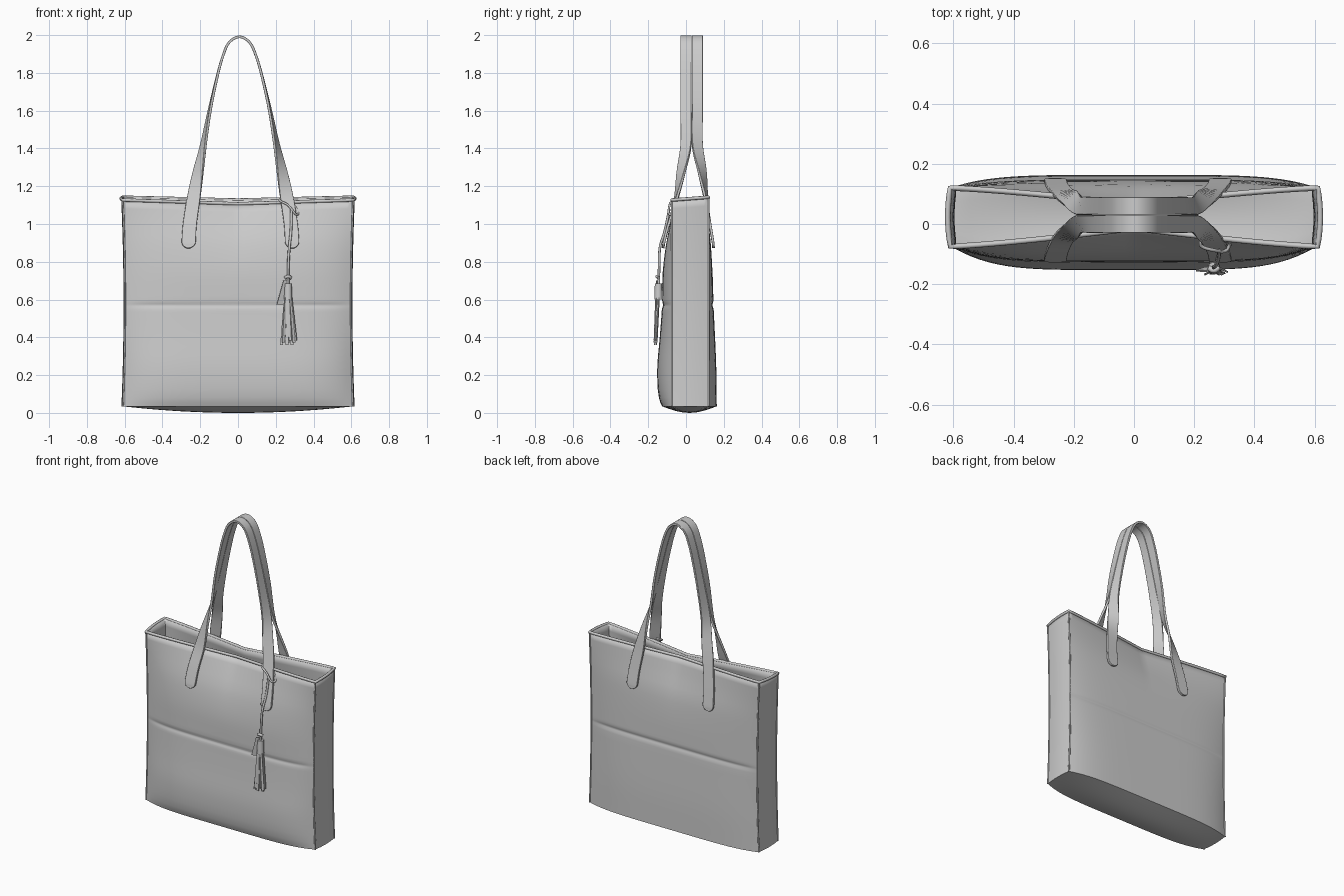
import bpy, bmesh, math
from mathutils import Vector

if "Cube" in bpy.data.objects:
    bpy.data.objects.remove(bpy.data.objects["Cube"])


def spline(tab, k):
    """Smooth interpolation through rows of (key, value, value...)."""
    k = min(max(k, tab[0][0]), tab[-1][0])
    i = next((j for j in range(len(tab) - 1) if k <= tab[j + 1][0]), len(tab) - 2)
    a, b = tab[i], tab[i + 1]
    p, q = tab[max(i - 1, 0)], tab[min(i + 2, len(tab) - 1)]
    h = b[0] - a[0]
    t = (k - a[0]) / h
    out = []
    for c in range(1, len(a)):
        m0 = (b[c] - p[c]) / (b[0] - p[0]) * h
        m1 = (q[c] - a[c]) / (q[0] - a[0]) * h
        out.append((2*t**3 - 3*t*t + 1) * a[c] + (t**3 - 2*t*t + t) * m0
                   + (3*t*t - 2*t**3) * b[c] + (t**3 - t*t) * m1)
    return out


def finish(name, bm, angle=35):
    me = bpy.data.meshes.new(name)
    bm.to_mesh(me)
    bm.free()
    ob = bpy.data.objects.new(name, me)
    bpy.context.collection.objects.link(ob)
    bpy.ops.object.select_all(action='DESELECT')
    ob.select_set(True)
    bpy.context.view_layer.objects.active = ob
    bpy.ops.object.shade_smooth_by_angle(angle=math.radians(angle))
    return ob


def tube(name, pts, r, closed=False, smooth=False):
    cu = bpy.data.curves.new(name, 'CURVE')
    cu.dimensions = '3D'
    cu.bevel_depth, cu.bevel_resolution, cu.use_fill_caps = r, 2, True
    sp = cu.splines.new('BEZIER' if smooth else 'POLY')
    if smooth:
        sp.bezier_points.add(len(pts) - 1)
        for b, p in zip(sp.bezier_points, pts):
            b.co = p
            b.handle_left_type = b.handle_right_type = 'AUTO'
    else:
        sp.points.add(len(pts) - 1)
        for b, p in zip(sp.points, pts):
            b.co = (*p, 1)
    sp.use_cyclic_u = closed
    ob = bpy.data.objects.new(name, cu)
    bpy.context.collection.objects.link(ob)
    return ob


# Bag wall profiles by height: (z, outward bulge, pinch of the open top)
FRONT = [(0.03, .05, 0), (.07, .066, 0), (.13, .075, 0), (.25, .077, 0), (.4, .064, 0),
         (.57, .052, 0), (.75, .048, 0), (.9, .036, .014), (1.0, .02, .035), (1.13, 0, .07)]
BACK = [(0.03, .043, 0), (.25, .04, 0), (.57, .026, 0), (.75, .02, 0),
        (.9, .015, .01), (1.0, .008, .03), (1.15, 0, .06)]
BASE = .035


def half_width(z):
    return .598 + .012 * ((z - .57) / .55) ** 2


def wall_y(x, z, back):
    u = min(abs(x) / half_width(z), 1)
    bulge, pinch = spline(BACK if back else FRONT, z)
    off = bulge * (1 - u ** 5) - pinch * (1 - u) ** 1.3
    off -= .006 * math.exp(-((z - .57) / .013) ** 2) * (1 - u ** 8)
    return .12 + off if back else -.075 - off


def wall(u, v, back):
    top = 1.142 - .015 * (1 - abs(u)) if back else 1.127 - .02 * (1 - abs(u))
    z = BASE + v * (top - BASE)
    x = u * half_width(z)
    return Vector((x, wall_y(x, z, back), z))


def side(s, t, v):
    p = wall(s, v, False).lerp(wall(s, v, True), t)
    p.x += s * .008 * math.sin(math.pi * t)
    return p


def bottom(u, t):
    if abs(u) == 1:
        return side(u, t, 0)
    p = wall(u, 0, False).lerp(wall(u, 0, True), t)
    p.z -= BASE * (1 - u * u) * math.sin(math.pi * t)
    return p


# Bag body: front, back, gussets and base welded into one open shell
US = [i / 20 - 1 for i in range(41)]
TS = [i / 8 for i in range(9)]
VS = sorted([i / 24 for i in range(25)] + [.47, .48, .485, .49, .495, .51, .52, .02])
bm = bmesh.new()


def grid(fn, aa, bb):
    vs = [[bm.verts.new(fn(a, b)) for b in bb] for a in aa]
    for i in range(len(aa) - 1):
        for j in range(len(bb) - 1):
            bm.faces.new((vs[i][j], vs[i + 1][j], vs[i + 1][j + 1], vs[i][j + 1]))


for back in (False, True):
    grid(lambda u, v: wall(u, v, back), US, VS)
for s in (-1, 1):
    grid(lambda t, v: side(s, t, v), TS, VS)
grid(bottom, US, TS)
bmesh.ops.remove_doubles(bm, verts=bm.verts, dist=1e-5)
bmesh.ops.recalc_face_normals(bm, faces=bm.faces)
if min(bm.faces, key=lambda f: f.calc_center_median().z).normal.z > 0:
    bmesh.ops.reverse_faces(bm, faces=bm.faces)
body = finish("bag_body", bm, 30)
sol = body.modifiers.new("leather", 'SOLIDIFY')
sol.thickness, sol.offset = .01, -1

# Rim binding and corner seams
rim = [wall(u, 1, False) for u in US] + [side(1, t, 1) for t in TS[1:-1]]
rim += [wall(u, 1, True) for u in reversed(US)] + [side(-1, t, 1) for t in reversed(TS[1:-1])]
tube("rim_binding", rim, .009, closed=True)
for back in (False, True):
    for s in (-1, 1):
        tube("corner_seam", [wall(s, v, back) for v in VS], .005)

# Handles: twisting straps, nodes are (x, z, twist, width)
HALF = [(.262, .872, 0, .075), (.262, .885, 0, .075), (.261, .91, 0, .075), (.255, 1.0, 0, .073),
        (.236, 1.13, 6, .07), (.21, 1.28, 38, .064), (.183, 1.42, 66, .06), (.15, 1.6, 82, .058),
        (.115, 1.76, 88, .058), (.083, 1.88, 90, .058), (.048, 1.96, 90, .058)]


def handle(name, back):
    sg = -1 if back else 1

    def node(x, z, ang, w):
        if z < 1.14:
            y = wall_y(x, z, back) - sg * .013
        else:
            y = -.025 if z < 1.3 else 0
            y = .06 - y if back else y
        return (x, y, z, ang, w)
    rows = [node(-x, z, a, w) for x, z, a, w in HALF]
    rows.append(node(.008, 1.991, 90, .058))
    rows += [node(x * 1.05 + .012, z, 180 - a, w) for x, z, a, w in reversed(HALF)]
    tab = [(i, *r) for i, r in enumerate(rows)]
    n = len(tab) - 1
    bm = bmesh.new()
    rings = []
    for i in range(n * 6 + 1):
        x, y, z, ang, wid = spline(tab, i / 6)
        c = Vector((x, y, z))
        tan = (Vector(spline(tab, i / 6 + .05)[:3]) - Vector(spline(tab, i / 6 - .05)[:3])).normalized()
        a = math.radians(ang)
        w = Vector((-math.cos(a), sg * math.sin(a), 0))
        w = (w - tan * w.dot(tan)).normalized()
        nrm = tan.cross(w) * .007
        d = min((z - .872) / .036, 1)
        w *= wid / 2 * math.sqrt(max(.08, 1 - (1 - d) ** 2))
        rings.append([bm.verts.new(c + p) for p in (w + nrm, nrm - w, -w - nrm, w - nrm)])
    for r0, r1 in zip(rings, rings[1:]):
        for k in range(4):
            bm.faces.new((r0[k], r0[(k + 1) % 4], r1[(k + 1) % 4], r1[k]))
    bm.faces.new(rings[0])
    bm.faces.new(rings[-1][::-1])
    bmesh.ops.recalc_face_normals(bm, faces=bm.faces)
    ob = finish(name, bm, 40)
    bev = ob.modifiers.new("soft_edge", 'BEVEL')
    bev.width, bev.segments, bev.angle_limit = .003, 2, math.radians(50)


handle("front_handle", False)
handle("back_handle", True)

# Tassel: loop round the strap, cord, knot, cap, tag and strands
tube("tassel_loop", [(.222, -.06, 1.13), (.265, -.087, 1.10), (.315, -.075, 1.05),
                     (.272, -.056, 1.12)], .006, closed=True, smooth=True)
tube("tassel_cord", [(.283, -.088, 1.08), (.28, -.113, .96), (.272, -.137, .88),
                     (.266, -.142, .78), (.265, -.145, .67)], .007, smooth=True)
TX, TY = .265, -.146
tube("tassel_knot", [(TX - .016, TY, .715), (TX, TY - .008, .722), (TX + .016, TY, .715)], .009, smooth=True)
bm = bmesh.new()
bmesh.ops.create_cone(bm, cap_ends=True, segments=16, radius1=.022, radius2=.019, depth=.085)
cap = finish("tassel_cap", bm)
cap.location = (TX, TY, .642)


def strip(name, a, b, wa, wb, turn):
    """Flat tapered leather strip from a to b."""
    bm = bmesh.new()
    bmesh.ops.create_cube(bm, size=1)
    for v in bm.verts:
        top = v.co.z > 0
        w = wa if top else wb
        dx, dy = v.co.x * w, v.co.y * .006
        v.co = Vector(a if top else b) + Vector((dx * math.cos(turn) - dy * math.sin(turn),
                                                 dx * math.sin(turn) + dy * math.cos(turn), 0))
    return finish(name, bm)


strip("tassel_tag", (.25, TY - .008, .70), (.222, TY - .004, .575), .02, .034, .3)
for i in range(9):
    k = i / 4 - 1
    front = -.012 if i % 2 else .002
    strip("tassel_strand", (TX + k * .016, TY + front, .61),
          (TX + .003 + k * .037, TY - .012 + front * .6, .36 + .012 * (i % 3)),
          .011, .015, .5 * math.sin(i * 2.1))
